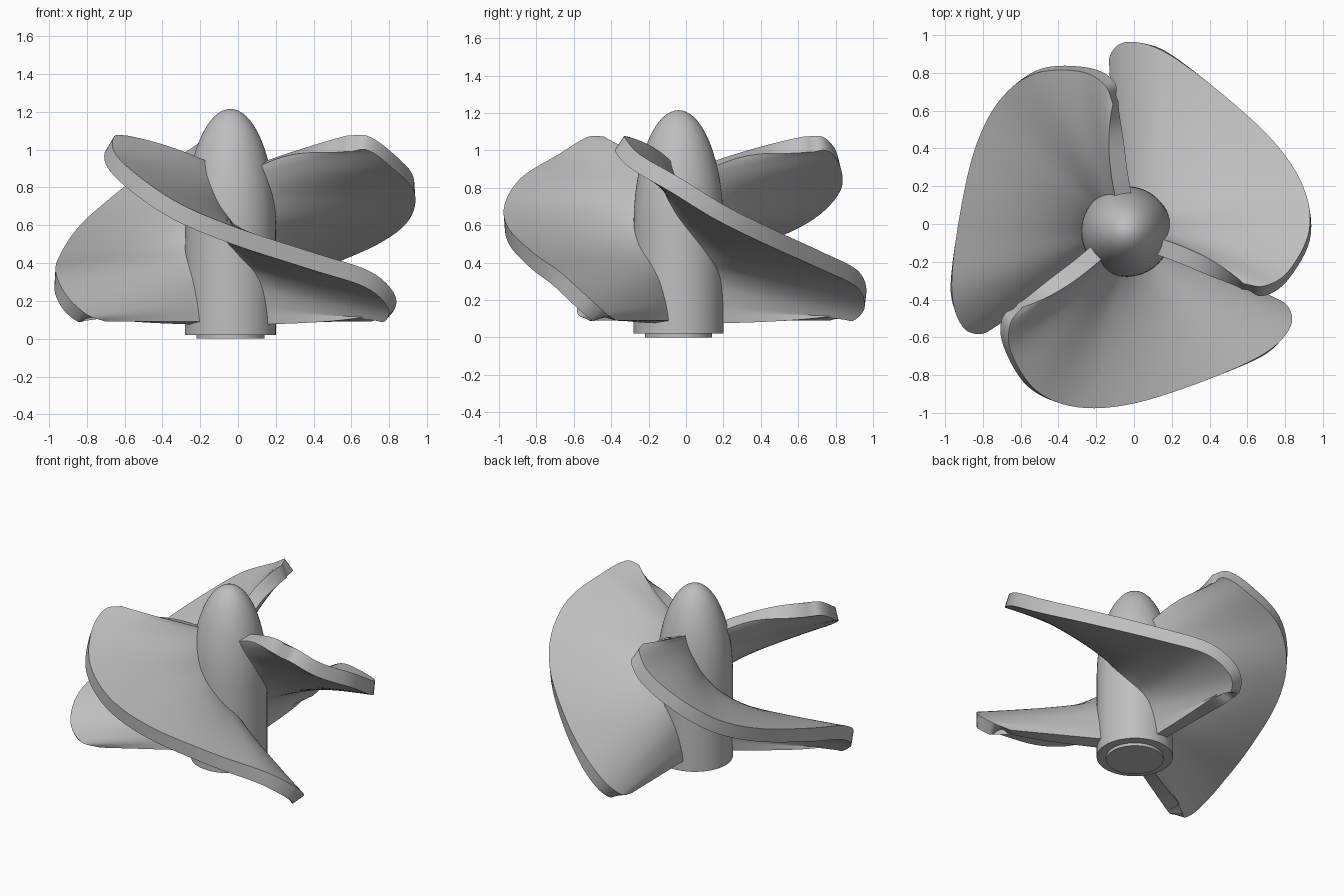
import bpy, bmesh, math
from mathutils import Vector, Matrix

if "Cube" in bpy.data.objects:
    bpy.data.objects.remove(bpy.data.objects["Cube"])

CX = CY = -0.04            # shaft axis
THICK = 0.09               # blade thickness
STEPS, RADIAL = 6, 16

metal = bpy.data.materials.new("light_grey_metal")
metal.diffuse_color = (0.52, 0.52, 0.52, 1)
metal.use_nodes = True
metal.node_tree.nodes["Principled BSDF"].inputs["Base Color"].default_value = metal.diffuse_color


def finish(name, bm):
    mesh = bpy.data.meshes.new(name)
    bm.to_mesh(mesh)
    bm.free()
    mesh.materials.append(metal)
    ob = bpy.data.objects.new(name, mesh)
    bpy.context.collection.objects.link(ob)
    ob.location = (CX, CY, 0)
    bpy.ops.object.select_all(action='DESELECT')
    ob.select_set(True)
    bpy.context.view_layer.objects.active = ob
    bpy.ops.object.shade_smooth_by_angle(angle=math.radians(35))
    return ob


def spline(points):
    """Smooth curve passing through every point."""
    p = [2 * points[0] - points[1]] + points + [2 * points[-1] - points[-2]]
    out = []
    for i in range(1, len(p) - 2):
        a, b, c, d = p[i - 1:i + 3]
        for s in range(STEPS):
            t = s / STEPS
            out.append(0.5 * (2 * b + (c - a) * t + (2 * a - 5 * b + 4 * c - d) * t * t
                              + (3 * b - a - 3 * c + d) * t ** 3))
    return out + [points[-1]]


# Hub: foot plate, straight barrel and rounded nose
profile = [(0, 0), (0.18, 0), (0.18, 0.02), (0.24, 0.02), (0.24, 0.6)]
for k in range(1, 19):
    a = k / 18 * math.pi / 2
    profile.append((0.24 * math.cos(a), 0.6 + 0.615 * math.sin(a)))
profile[-1] = (0, 1.215)
bm = bmesh.new()
verts = [bm.verts.new((r, 0, z)) for r, z in profile]
edges = [bm.edges.new(e) for e in zip(verts, verts[1:])]
bmesh.ops.spin(bm, geom=verts + edges, cent=(0, 0, 0), axis=(0, 0, 1),
               angle=math.tau, steps=64, use_duplicate=False)
bmesh.ops.remove_doubles(bm, verts=bm.verts, dist=0.0005)
bmesh.ops.recalc_face_normals(bm, faces=bm.faces)
finish("hub", bm)

# Blade sections: root angle, root height, rim point
sections = [
    (229, 0.93, (-0.59, -0.44, 1.075)),
    (232, 0.90, (-0.655, -0.53, 1.07)),
    (238, 0.85, (-0.65, -0.68, 0.98)),
    (247, 0.78, (-0.52, -0.88, 0.855)),
    (258, 0.70, (-0.30, -0.97, 0.71)),
    (272, 0.62, (0.00, -0.95, 0.585)),
    (297, 0.50, (0.40, -0.82, 0.455)),
    (320, 0.41, (0.70, -0.68, 0.355)),
    (336, 0.32, (0.83, -0.54, 0.23)),
    (348, 0.20, (0.81, -0.43, 0.13)),
    (356, 0.09, (0.70, -0.375, 0.09)),
]
axis = Vector((CX, CY, 0))
root = spline([Vector((0.16 * math.cos(math.radians(a)), 0.16 * math.sin(math.radians(a)), z))
               for a, z, _ in sections])
rim = spline([Vector(p) - axis for _, _, p in sections])

# Upper blade surface, ruled from root to rim with a bowed leading edge
bm = bmesh.new()
n = len(root)
top = []
for i, (a, b) in enumerate(zip(root, rim)):
    bow = max(0, 1 - i / (n * 0.4))
    row = []
    for j in range(RADIAL + 1):
        t = j / RADIAL
        p = a.lerp(b, t) + Vector((0, -0.035, 0.015)) * bow * 4 * t * (1 - t)
        row.append(bm.verts.new(p))
    top.append(row)
for i in range(n - 1):
    for j in range(RADIAL):
        bm.faces.new((top[i][j], top[i][j + 1], top[i + 1][j + 1], top[i + 1][j]))
bm.normal_update()

# Lower surface offset along the normals, trimmed flat near the base
low = []
for row in top:
    new = []
    for v in row:
        p = v.co - v.normal * THICK
        p.z = max(p.z, 0.03)
        new.append(p)
    low.append(new)
low = [[bm.verts.new(p) for p in row] for row in low]
for i in range(n - 1):
    for j in range(RADIAL):
        bm.faces.new((low[i][j], low[i + 1][j], low[i + 1][j + 1], low[i][j + 1]))

# Edge band all round
def border(g):
    return (g[0] + [r[-1] for r in g[1:]] + g[-1][-2::-1]
            + [r[0] for r in g[-2:0:-1]])


up, dn = border(top), border(low)
for k in range(len(up)):
    m = (k + 1) % len(up)
    bm.faces.new((up[k], dn[k], dn[m], up[m]))
bmesh.ops.recalc_face_normals(bm, faces=bm.faces)
blade = finish("blade_1", bm)

# Two more blades around the shaft
for k in (1, 2):
    copy = bpy.data.objects.new(f"blade_{k + 1}", blade.data)
    bpy.context.collection.objects.link(copy)
    copy.location = (CX, CY, 0)
    copy.rotation_euler.z = k * math.tau / 3
